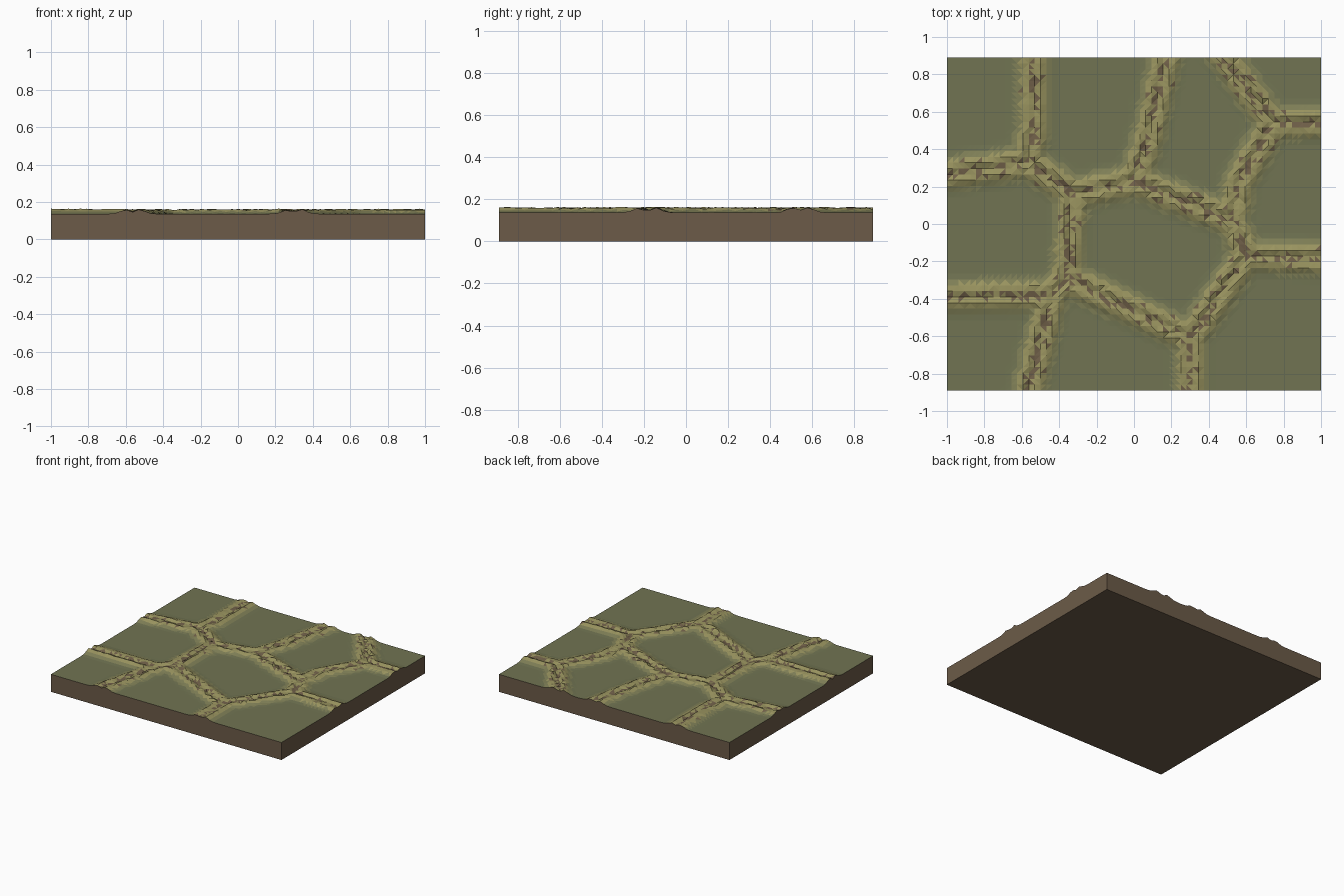
import bpy, bmesh, random
from mathutils import Vector

if "Cube" in bpy.data.objects:
    bpy.data.objects.remove(bpy.data.objects["Cube"])

random.seed(4)
HX, HY, FLAT = 1.0, 0.89, 0.137
NX, NY = 64, 57

# Centre lines of the cracked ridges between the plates
LINES = [
    [(-0.54, 0.95), (-0.54, 0.50), (-0.57, 0.33)],
    [(-1.1, 0.25), (-0.57, 0.33), (-0.32, 0.16), (0.0, 0.23), (0.50, 0.03)],
    [(0.0, 0.23), (0.08, 0.47), (0.18, 0.95)],
    [(0.44, 0.95), (0.74, 0.54), (0.56, 0.22), (0.53, 0.02), (0.60, -0.17),
     (0.30, -0.61), (-0.36, -0.29), (-0.33, 0.16)],
    [(0.74, 0.54), (1.1, 0.545)],
    [(0.60, -0.17), (1.1, -0.19)],
    [(0.30, -0.61), (0.30, -0.95)],
    [(-0.36, -0.29), (-0.44, -0.38), (-1.1, -0.39)],
    [(-0.44, -0.38), (-0.58, -0.95)],
]
SEGS = [(Vector(a), Vector(b)) for l in LINES for a, b in zip(l, l[1:])]
# Ridge cross-section: distance from the centre line, height above the plate
PROFILE = [(0, 0.010), (0.014, 0.013), (0.034, 0.026), (0.048, 0.022),
           (0.085, 0.004), (0.12, 0.0), (9, 0.0)]


def crack_distance(p):
    best = 9
    for a, b in SEGS:
        d = b - a
        t = max(0, min(1, (p - a).dot(d) / d.length_squared))
        best = min(best, (p - a - d * t).length)
    return best


def rise(d):
    for (d0, h0), (d1, h1) in zip(PROFILE, PROFILE[1:]):
        if d <= d1:
            return h0 + (h1 - h0) * (d - d0) / (d1 - d0)
    return 0


def material(name, rgb):
    m = bpy.data.materials.new(name)
    m.diffuse_color = (*rgb, 1)
    m.use_nodes = True
    m.node_tree.nodes["Principled BSDF"].inputs["Base Color"].default_value = m.diffuse_color
    return m


mats = [material("plate_olive", (0.165, 0.175, 0.085)),
        material("slope_olive", (0.215, 0.215, 0.095)),
        material("ridge_straw", (0.32, 0.295, 0.115)),
        material("groove_brown", (0.16, 0.115, 0.065)),
        material("earth", (0.15, 0.105, 0.065))]

bm = bmesh.new()
# Height-field surface
grid = []
for j in range(NY + 1):
    row = []
    for i in range(NX + 1):
        p = Vector((-HX + 2 * HX * i / NX, -HY + 2 * HY * j / NY))
        d = crack_distance(p)
        z = FLAT + rise(d)
        if d < 0.06:
            z += random.uniform(-0.003, 0.002)
        row.append(bm.verts.new((p.x, p.y, z)))
    grid.append(row)
for j in range(NY):
    for i in range(NX):
        bm.faces.new((grid[j][i], grid[j][i + 1], grid[j + 1][i + 1], grid[j + 1][i]))
bmesh.ops.triangulate(bm, faces=bm.faces[:])

# Colour bands by distance from the crack
for f in bm.faces:
    c = f.calc_center_median()
    d = crack_distance(c.xy)
    if d < 0.02:
        f.material_index = 3 if random.random() < 0.45 else 2
    elif d < 0.07:
        f.material_index = 3 if random.random() < 0.06 else 2
    else:
        f.material_index = 1 if d < 0.10 else 0

# Earth walls and underside
rim = [e for e in bm.edges if e.is_boundary]
new = bmesh.ops.extrude_edge_only(bm, edges=rim)["geom"]
for g in new:
    if isinstance(g, bmesh.types.BMVert):
        g.co.z = 0
    elif isinstance(g, bmesh.types.BMFace):
        g.material_index = 4
loop = [e for e in bm.edges if e.is_boundary]
for f in bmesh.ops.contextual_create(bm, geom=loop)["faces"]:
    f.material_index = 4
bmesh.ops.recalc_face_normals(bm, faces=bm.faces[:])

me = bpy.data.meshes.new("cracked_ground_tile")
bm.to_mesh(me)
bm.free()
for m in mats:
    me.materials.append(m)
bpy.context.collection.objects.link(bpy.data.objects.new("cracked_ground_tile", me))
